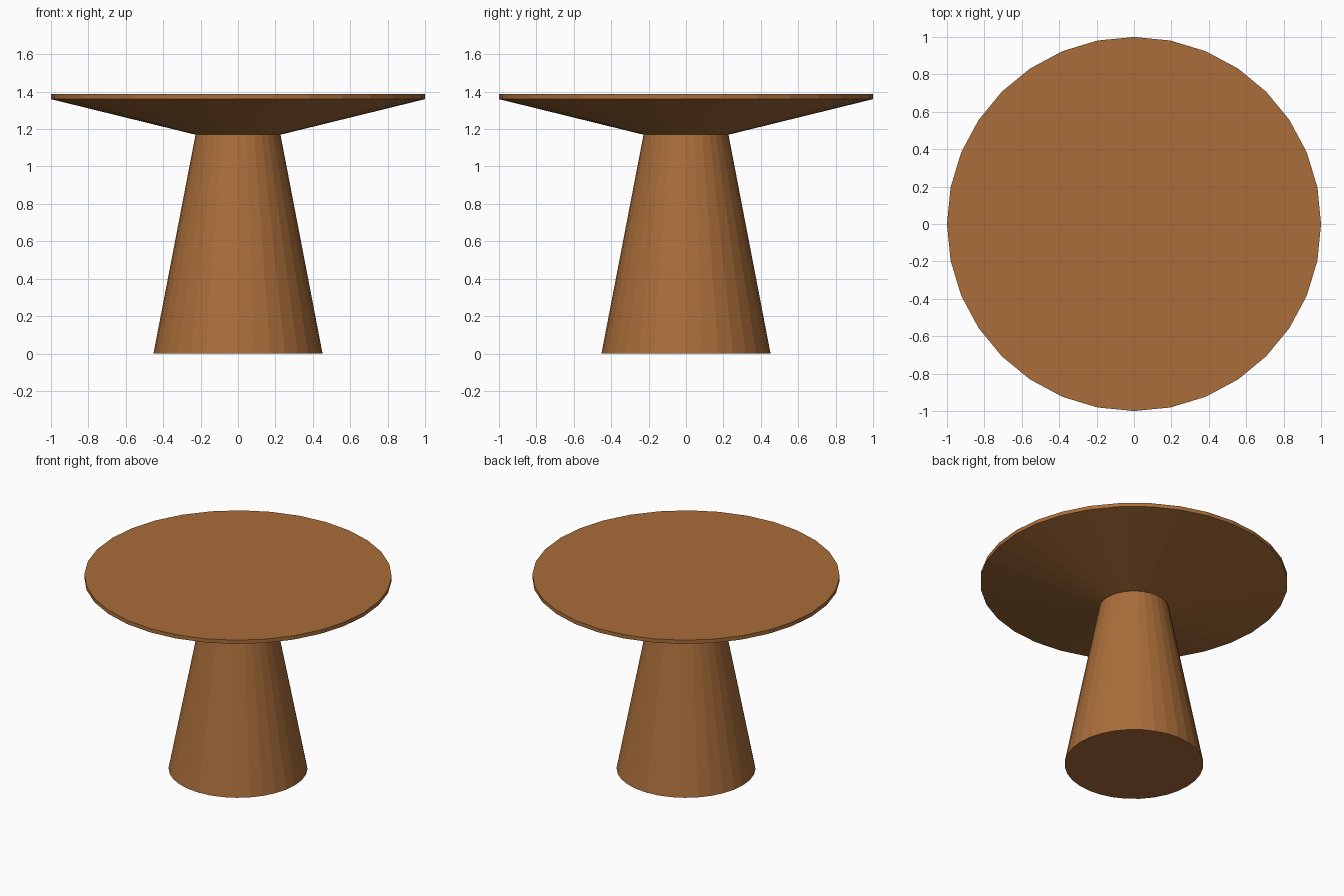
import bpy, bmesh, math

if "Cube" in bpy.data.objects:
    bpy.data.objects.remove(bpy.data.objects["Cube"])

SIDES = 32

wood = bpy.data.materials.new("warm brown wood")
wood.diffuse_color = (0.40, 0.155, 0.042, 1)
wood.use_nodes = True
wood.node_tree.nodes["Principled BSDF"].inputs["Base Color"].default_value = wood.diffuse_color


def lathe(name, profile):
    """Closed faceted solid from (radius, height) rings, bottom to top."""
    bm = bmesh.new()
    rings = [[bm.verts.new((r * math.cos(2 * math.pi * i / SIDES),
                            r * math.sin(2 * math.pi * i / SIDES), z))
              for i in range(SIDES)] for r, z in profile]
    for low, high in zip(rings, rings[1:]):
        for i in range(SIDES):
            j = (i + 1) % SIDES
            bm.faces.new((low[i], low[j], high[j], high[i]))
    bm.faces.new(rings[0][::-1])
    bm.faces.new(rings[-1])
    mesh = bpy.data.meshes.new(name)
    bm.to_mesh(mesh)
    bm.free()
    mesh.materials.append(wood)
    obj = bpy.data.objects.new(name, mesh)
    bpy.context.collection.objects.link(obj)
    return obj


# Tapered conical base
lathe("pedestal", [(0.452, 0), (0.227, 1.17)])

# Round top with sloping underside and thin rim
lathe("table_top", [(0.227, 1.17), (1.0, 1.36), (1.0, 1.387)])
